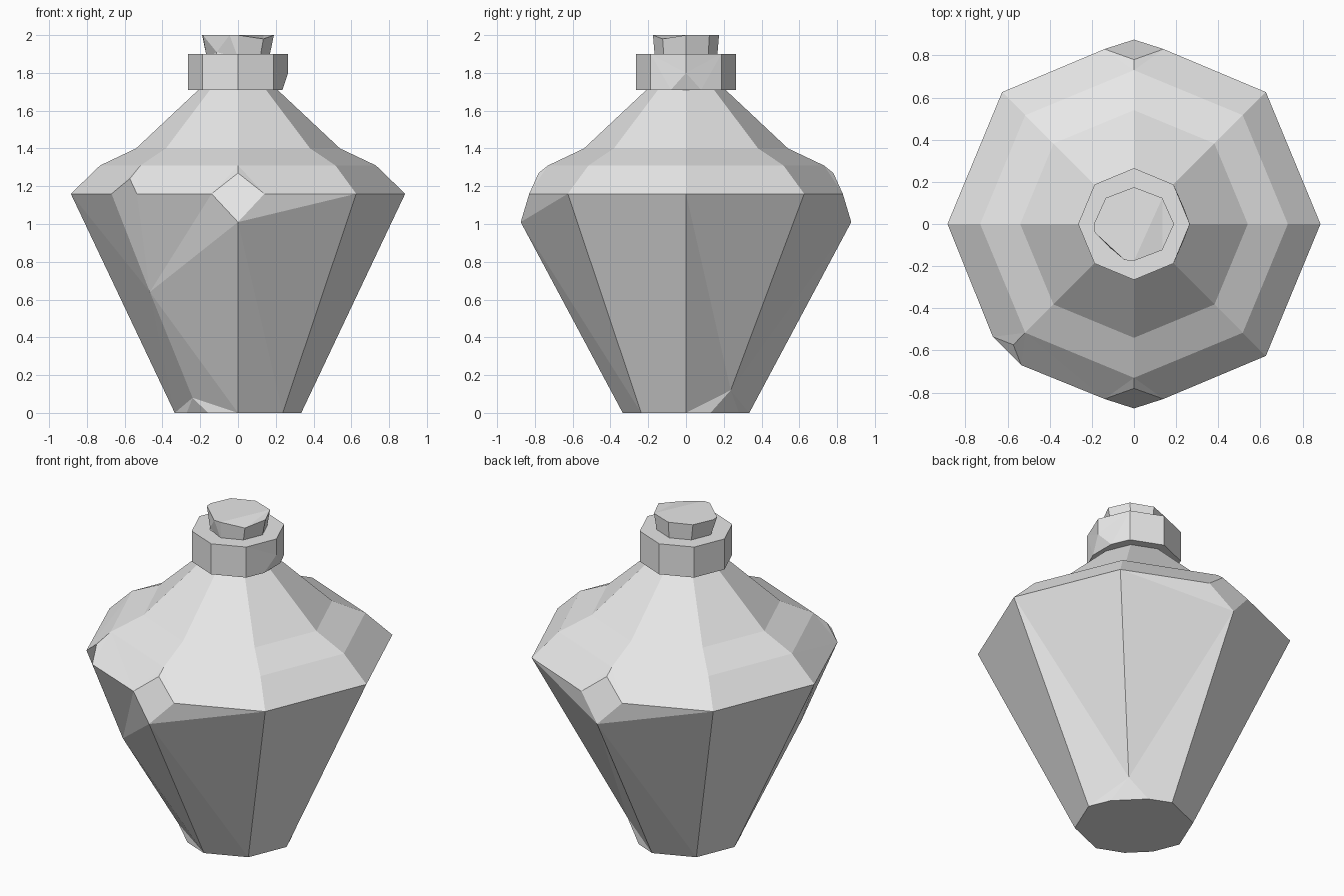
import bpy, bmesh, math

SIDES = 8

cube = bpy.data.objects.get("Cube")
if cube:
    bpy.data.objects.remove(cube, do_unlink=True)

grey = bpy.data.materials.new("plain_grey")
grey.use_nodes = True
colour = (0.8, 0.8, 0.8, 1)
grey.diffuse_color = colour
grey.node_tree.nodes["Principled BSDF"].inputs["Base Color"].default_value = colour


def polar(i, r, z, t=0):
    """Point at radius r along corner direction i, shifted t sideways."""
    a = 2 * math.pi * i / SIDES
    return (r * math.cos(a) - t * math.sin(a), r * math.sin(a) + t * math.cos(a), z)


def faceted(name, profile, chips):
    """Stack octagon rings (radius, height); chips cut single corners off.
    chips: {(ring, corner): dict(up=(r, z), down=(r, z), side=(r, z, t))}"""
    top = len(profile) - 1
    points = {(j, i): polar(i, *p) for j, p in enumerate(profile) for i in range(SIDES)}
    faces = [[(0, i) for i in reversed(range(SIDES))], [(top, i) for i in range(SIDES)]]
    for j in range(top):
        for i in range(SIDES):
            k = (i + 1) % SIDES
            faces.append([(j, i), (j, k), (j + 1, k), (j + 1, i)])

    # Each chipped corner becomes one new point per neighbouring edge
    caps = []
    for (j, i), cut in chips.items():
        r, z, t = cut["side"]
        after, before = (j, (i + 1) % SIDES), (j, (i - 1) % SIDES)
        cap = {after: polar(i, r, z, t)}
        if "up" in cut:
            cap[(j + 1, i)] = polar(i, *cut["up"])
        cap[before] = polar(i, r, z, -t)
        if "down" in cut:
            cap[(j - 1, i)] = polar(i, *cut["down"])
        for neighbour, co in cap.items():
            points[((j, i), neighbour)] = co
        caps.append([((j, i), n) for n in cap])

    cut_faces = []
    for face in faces:
        loop = []
        for n, v in enumerate(face):
            if v in chips:
                loop += [(v, face[n - 1]), (v, face[(n + 1) % len(face)])]
            else:
                loop.append(v)
        cut_faces.append(loop)

    bm = bmesh.new()
    used = {key for f in cut_faces for key in f}
    verts = {key: bm.verts.new(points[key]) for key in points if key in used}
    for f in cut_faces + caps:
        bm.faces.new([verts[key] for key in f])
    bmesh.ops.recalc_face_normals(bm, faces=bm.faces)
    bmesh.ops.triangulate(bm, faces=[f for f in bm.faces if len(f.verts) > 4])
    mesh = bpy.data.meshes.new(name)
    bm.to_mesh(mesh)
    bm.free()
    mesh.materials.append(grey)
    obj = bpy.data.objects.new(name, mesh)
    bpy.context.collection.objects.link(obj)
    return obj


# Bottle body with worn shoulder and foot corners
shoulder = dict(up=(0.78, 1.27), down=(0.875, 1.01), side=(0.83, 1.16, 0.14))
faceted("bottle_body",
        [(0.335, 0), (0.885, 1.16), (0.73, 1.31), (0.54, 1.40), (0.167, 1.75)],
        {(1, 6): shoulder,
         (1, 2): shoulder,
         (1, 5): dict(up=(0.81, 1.24), down=(0.66, 0.64), side=(0.852, 1.16, 0.095)),
         (0, 1): dict(up=(0.335, 0.12), side=(0.29, 0, 0.107)),
         (0, 5): dict(up=(0.34, 0.08), side=(0.304, 0, 0.08))})

# Neck collar with one nick in its lower edge
faceted("neck_collar", [(0.265, 1.71), (0.265, 1.90)],
        {(0, 0): dict(up=(0.265, 1.80), side=(0.235, 1.71, 0.08))})

# Stopper, flaring upwards, with one broken top corner
stopper = faceted("stopper", [(0.165, 1.88), (0.19, 2.0)],
                  {(1, 5): dict(down=(0.16, 1.91), side=(0.163, 2.0, 0.1))})
for v in stopper.data.vertices:
    if v.co.z > 1.95:
        v.co.y *= 0.92
        if v.co.x > 0.1 and v.co.y < -0.1:
            v.co.z -= 0.02
